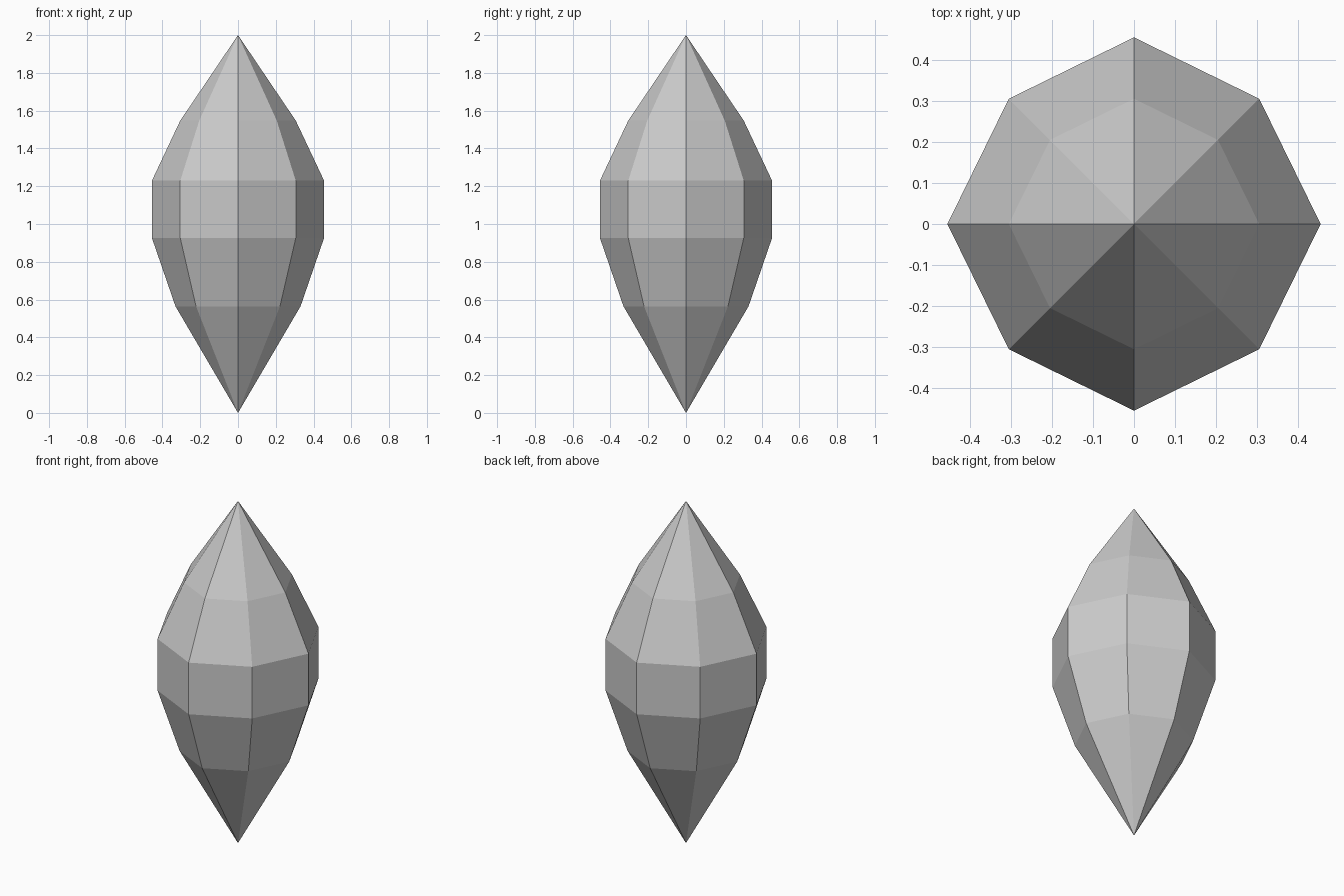
import bpy, bmesh, math

if "Cube" in bpy.data.objects:
    bpy.data.objects.remove(bpy.data.objects["Cube"])

# Profile of the crystal: (radius, height) of each ring between the two points
RINGS = [(0.331, 0.564), (0.456, 0.927), (0.456, 1.229), (0.306, 1.547)]
SIDES = 8
DIAGONAL = 0.949  # the diagonal corners sit slightly further in

bm = bmesh.new()


def add_ring(radius, z):
    verts = []
    for i in range(SIDES):
        a = math.tau * i / SIDES
        r = radius * (DIAGONAL if i % 2 else 1.0)
        verts.append(bm.verts.new((r * math.cos(a), r * math.sin(a), z)))
    return verts


rings = [add_ring(r, z) for r, z in RINGS]
bottom = bm.verts.new((0, 0, 0))
top = bm.verts.new((0, 0, 2))

# Facets: lower cone, bands, upper cone
for i in range(SIDES):
    j = (i + 1) % SIDES
    bm.faces.new((bottom, rings[0][j], rings[0][i]))
    for lo, hi in zip(rings, rings[1:]):
        bm.faces.new((lo[i], lo[j], hi[j], hi[i]))
    bm.faces.new((rings[-1][i], rings[-1][j], top))

bmesh.ops.recalc_face_normals(bm, faces=bm.faces)
mesh = bpy.data.meshes.new("crystal")
bm.to_mesh(mesh)
bm.free()
bpy.context.collection.objects.link(bpy.data.objects.new("crystal", mesh))
